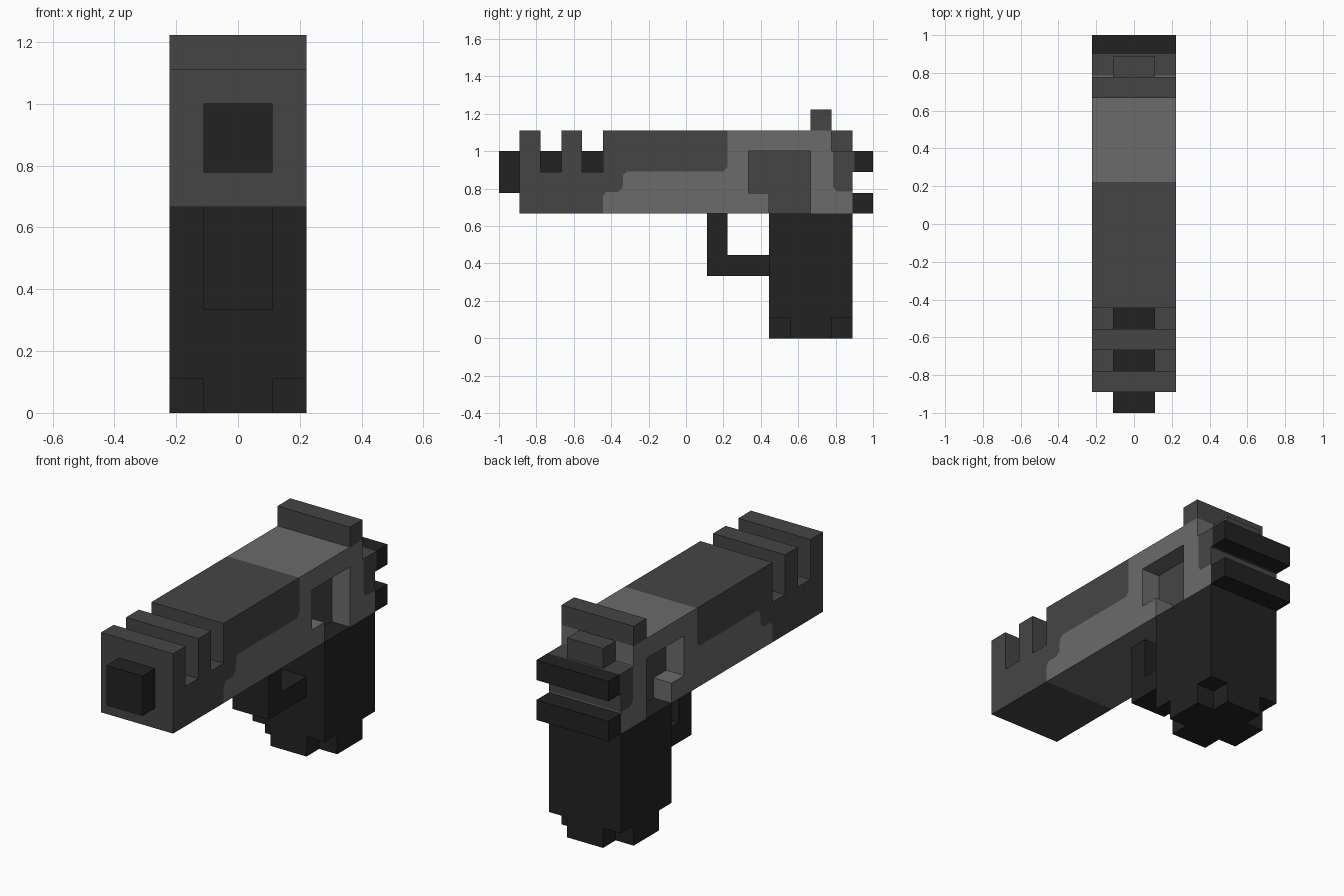
import bpy, bmesh
from mathutils import Vector

if "Cube" in bpy.data.objects:
    bpy.data.objects.remove(bpy.data.objects["Cube"], do_unlink=True)

U = 1 / 9  # one grid block


def material(name, v):
    m = bpy.data.materials.new(name)
    m.use_nodes = True
    m.diffuse_color = (v, v, v, 1)
    bsdf = next(n for n in m.node_tree.nodes if n.type == 'BSDF_PRINCIPLED')
    bsdf.inputs["Base Color"].default_value = (v, v, v, 1)
    bsdf.inputs["Roughness"].default_value = 0.8
    return m


BLACK = material("black", 0.016)
DARK = material("dark_grey", 0.060)
LIGHT = material("light_grey", 0.147)


def extrude(name, outline, lo, hi, mat, axis="x"):
    """Extrude an outline, in blocks: (y, z) along x, or (x, y) along z."""
    bm = bmesh.new()
    if axis == "x":
        verts = [bm.verts.new(Vector((lo, a, b)) * U) for a, b in outline]
        step = Vector((hi - lo, 0, 0)) * U
    else:
        verts = [bm.verts.new(Vector((a, b, lo)) * U) for a, b in outline]
        step = Vector((0, 0, hi - lo)) * U
    base = bm.faces.new(verts)
    new = bmesh.ops.extrude_face_region(bm, geom=[base], use_keep_orig=True)["geom"]
    bmesh.ops.translate(bm, vec=step, verts=[g for g in new if isinstance(g, bmesh.types.BMVert)])
    bmesh.ops.recalc_face_normals(bm, faces=bm.faces)
    mesh = bpy.data.meshes.new(name)
    bm.to_mesh(mesh)
    bm.free()
    mesh.materials.append(mat)
    ob = bpy.data.objects.new(name, mesh)
    bpy.context.collection.objects.link(ob)
    return ob


def box(name, half_width, y0, y1, z0, z1, mat):
    return extrude(name, [(y0, z0), (y1, z0), (y1, z1), (y0, z1)],
                   -half_width, half_width, mat)


# Stepped, soft-cornered colour borders shared by neighbouring slide sections
front_border = [(-4, 6), (-4, 6.85), (-3.82, 7.05), (-3.25, 7.05), (-3.05, 7.25),
                (-3.02, 7.85), (-2.85, 8.03), (1.8, 8.03), (2, 8.25), (2, 10)]
rear_border = [(7.07, 9), (7.07, 7.3), (7.25, 7.07), (8, 7.07)]

# Front slide with two slots across the top
slots = [(-4, 10), (-4, 8), (-5, 8), (-5, 10), (-6, 10), (-6, 8),
         (-7, 8), (-7, 10), (-8, 10), (-8, 6)]
extrude("front_slide", front_border + slots, -2, 2, DARK)

# Pale frame with the side port notched out
port = [(6, 6), (6, 9), (3, 9), (3, 7), (4, 7), (4, 6)]
extrude("pale_frame", front_border + [(7, 10), (7, 9)] + rear_border + [(8, 6)] + port,
        -2, 2, LIGHT)
extrude("port_core", port, -1, 1, DARK)

# Rear of the slide, its raised centre block and the sight
extrude("rear_slide", rear_border + [(8, 8), (8.1, 8), (8.1, 9)], -2, 2, DARK)
box("rear_block", 1, 7, 8, 9, 10, DARK)
box("rear_sight", 2, 6, 7, 10, 11, DARK)

# Rear ledges
box("upper_ledge", 2, 8.1, 9, 8, 9, BLACK)
box("lower_ledge", 2, 8, 9, 6, 7, BLACK)

# Barrel, showing at the muzzle and inside the slots
box("barrel", 1, -9, -4, 7, 9, BLACK)

# Trigger guard
extrude("trigger_guard", [(1, 6), (1, 3), (4, 3), (4, 4), (2, 4), (2, 6)], -1, 1, BLACK)

# Grip with a cross-shaped foot
box("grip", 2, 4, 8, 1, 6, BLACK)
cross = [(-1, 4), (1, 4), (1, 5), (2, 5), (2, 7), (1, 7),
         (1, 8), (-1, 8), (-1, 7), (-2, 7), (-2, 5), (-1, 5)]
extrude("grip_foot", cross, 0, 1, BLACK, axis="z")
